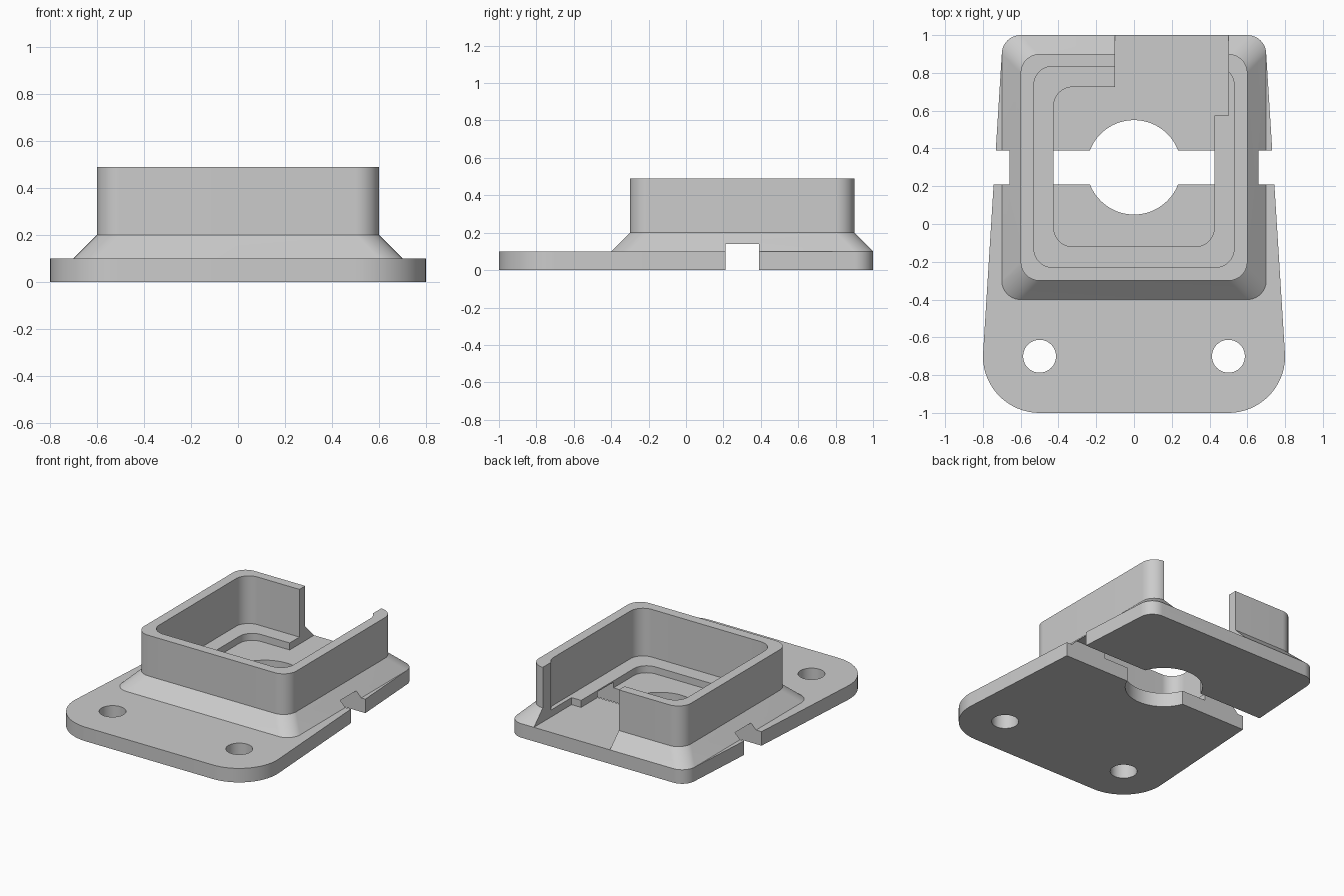
import bpy
import bmesh
from math import cos, sin, pi

if "Cube" in bpy.data.objects:
    bpy.data.objects.remove(bpy.data.objects["Cube"], do_unlink=True)

grey = bpy.data.materials.new("plain grey")
grey.use_nodes = True
colour = (0.6, 0.6, 0.6, 1)
grey.diffuse_color = colour
grey.node_tree.nodes["Principled BSDF"].inputs["Base Color"].default_value = colour


def arc(x, y, r, start, end, steps=16):
    """Points on an arc, angles in quarter turns."""
    angles = [(start + (end - start) * i / steps) * pi / 2 for i in range(steps + 1)]
    return [(x + r * cos(a), y + r * sin(a)) for a in angles]


def circle(x, y, r):
    return arc(x, y, r, 0, 4, 64)[:-1]


def rounded(hx, y0, y1, r=0.1):
    """Rounded rectangle, symmetric in x."""
    x = hx - r
    return (arc(x, y1 - r, r, 0, 1) + arc(-x, y1 - r, r, 1, 2)
            + arc(-x, y0 + r, r, 2, 3) + arc(x, y0 + r, r, 3, 4))


def box(x0, x1, y0, y1):
    return [(x0, y0), (x1, y0), (x1, y1), (x0, y1)]


def loft(name, layers):
    """Closed solid through (outline, height) layers."""
    bm = bmesh.new()
    rings = [[bm.verts.new((x, y, z)) for x, y in pts] for pts, z in layers]
    bm.faces.new(reversed(rings[0]))
    bm.faces.new(rings[-1])
    n = len(rings[0])
    for low, high in zip(rings, rings[1:]):
        for i in range(n):
            j = (i + 1) % n
            bm.faces.new((low[i], low[j], high[j], high[i]))
    mesh = bpy.data.meshes.new(name)
    bm.to_mesh(mesh)
    bm.free()
    mesh.materials.append(grey)
    obj = bpy.data.objects.new(name, mesh)
    bpy.context.collection.objects.link(obj)
    return obj


def combine(target, tool, operation):
    tool.hide_render = True
    mod = target.modifiers.new(tool.name, "BOOLEAN")
    mod.operation = operation
    mod.solver = "EXACT"
    mod.object = tool
    bpy.context.view_layer.objects.active = target
    bpy.ops.object.modifier_apply(modifier=mod.name)
    bpy.data.objects.remove(tool, do_unlink=True)


# Tapered mounting plate with wide front corners
plate = (arc(0.6, 0.9, 0.1, 0, 1) + arc(-0.6, 0.9, 0.1, 1, 2)
         + arc(-0.5, -0.7, 0.3, 2, 3) + arc(0.5, -0.7, 0.3, 3, 4))
housing = loft("housing", [(plate, 0), (plate, 0.1)])

# Sloped skirt and upright walls
wall = rounded(0.6, -0.3, 0.9)
skirt = rounded(0.7, -0.4, 1.0)
combine(housing, loft("walls", [(skirt, 0.1), (wall, 0.2), (wall, 0.49)]), "UNION")

# Cavity, recess, rear opening, cross slot, centre hole and screw holes
cuts = [
    ("cavity", rounded(0.53, -0.23, 0.835), 0.15, 0.6),
    ("recess", rounded(0.425, -0.12, 0.725), 0.1, 0.6),
    ("rear_opening", box(-0.1, 0.5, 0.575, 1.2), 0.1, 0.6),
    ("cross_slot", box(-1, 1, 0.21, 0.39), -0.1, 0.14),
    ("centre_hole", circle(0, 0.3, 0.25), -0.1, 0.3),
    ("screw_hole_left", circle(0.5, -0.7, 0.087), -0.1, 0.3),
    ("screw_hole_right", circle(-0.5, -0.7, 0.087), -0.1, 0.3),
]
for name, outline, low, high in cuts:
    combine(housing, loft(name, [(outline, low), (outline, high)]), "DIFFERENCE")

# Smooth rounded corners, crisp edges
bpy.ops.object.select_all(action="DESELECT")
housing.select_set(True)
bpy.context.view_layer.objects.active = housing
bpy.ops.object.shade_smooth_by_angle(angle=pi / 6)
